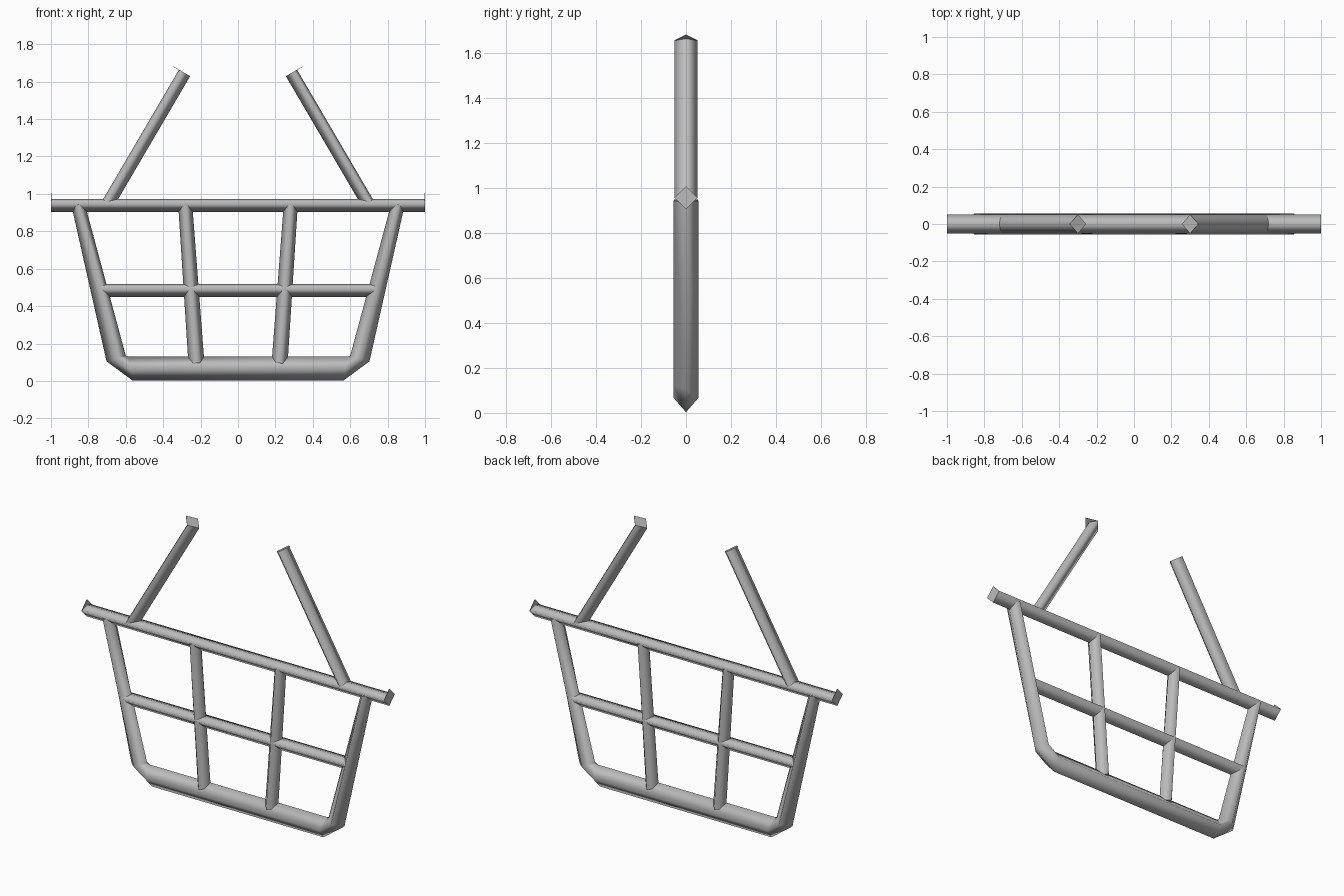
import bpy, bmesh
from mathutils import Vector

if "Cube" in bpy.data.objects:
    bpy.data.objects.remove(bpy.data.objects["Cube"])

metal = bpy.data.materials.new("grey")
metal.diffuse_color = (0.5, 0.5, 0.5, 1)
metal.use_nodes = True
metal.node_tree.nodes["Principled BSDF"].inputs["Base Color"].default_value = metal.diffuse_color


def loft(bm, rings):
    """Skin four-point rings; smooth sides, crisp flat ends."""
    vs = [[bm.verts.new(p) for p in r] for r in rings]
    faces = []
    for a, b in zip(vs, vs[1:]):
        for i in range(4):
            j = (i + 1) % 4
            f = bm.faces.new((a[i], a[j], b[j], b[i]))
            f.smooth = True
            faces.append(f)
    for ring in (vs[0], vs[-1]):
        f = bm.faces.new(ring)
        for e in f.edges:
            e.smooth = False
        faces.append(f)
    bmesh.ops.recalc_face_normals(bm, faces=faces)


def finish(bm, name):
    me = bpy.data.meshes.new(name)
    bm.to_mesh(me)
    bm.free()
    me.materials.append(metal)
    bpy.context.collection.objects.link(bpy.data.objects.new(name, me))


def ring(c, up, low, high, half):
    """Diamond section: low and high reach along up, half is the depth."""
    c, y = Vector(c), Vector((0, 1, 0))
    return [c - up * low, c - y * half, c + up * high, c + y * half]


def bar(name, a, b, high=0.018, r=0.051, plates=(True, True)):
    """Bar with a flattened upper side and full diamond end plates."""
    a, b = Vector((a[0], 0, a[1])), Vector((b[0], 0, b[1]))
    d = (b - a).normalized()
    up = Vector((-d.z, 0, d.x))
    if up.z < 0:
        up = -up
    bm = bmesh.new()
    loft(bm, [ring(p, up, r, high, r) for p in (a, b)])
    for p, s, on in ((a, 1, plates[0]), (b, -1, plates[1])):
        if on:
            loft(bm, [ring(q, up, r, r, r) for q in (p, p + d * s * 0.002)])
    finish(bm, name)


def section(outer, inner, half=0.055):
    """Diamond section between two x, z points."""
    o, i = Vector((outer[0], 0, outer[1])), Vector((inner[0], 0, inner[1]))
    m, y = (o + i) / 2, Vector((0, half, 0))
    return [o, m - y, i, m + y]


# Horizontal rails
bar("rim", (-1, 0.955), (1, 0.955))
bar("middle_rail", (-0.745, 0.5), (0.745, 0.5), plates=(False, False))

# Slanted handle halves
for s, side in ((-1, "left"), (1, "right")):
    bar(side + "_handle", (s * 0.71, 0.955), (s * 0.3, 1.655),
        plates=(False, True))

# Tapered sides and base as one bent tube
half = [((0.89, 0.935), (0.82, 0.95)),
        ((0.703, 0.105), (0.6, 0.135)),
        ((0.565, 0.003), (0.585, 0.13))]
left = [section((-o[0], o[1]), (-i[0], i[1])) for o, i in half]
right = [section(o, i) for o, i in reversed(half)]
bm = bmesh.new()
loft(bm, left + right)
finish(bm, "basket_frame")

# Leaning inner uprights
for s, side in ((-1, "left"), (1, "right")):
    bm = bmesh.new()
    loft(bm, [section((s * 0.265, 0.09), (s * 0.18, 0.1), 0.053),
              section((s * 0.32, 0.945), (s * 0.245, 0.95), 0.053)])
    finish(bm, side + "_upright")
